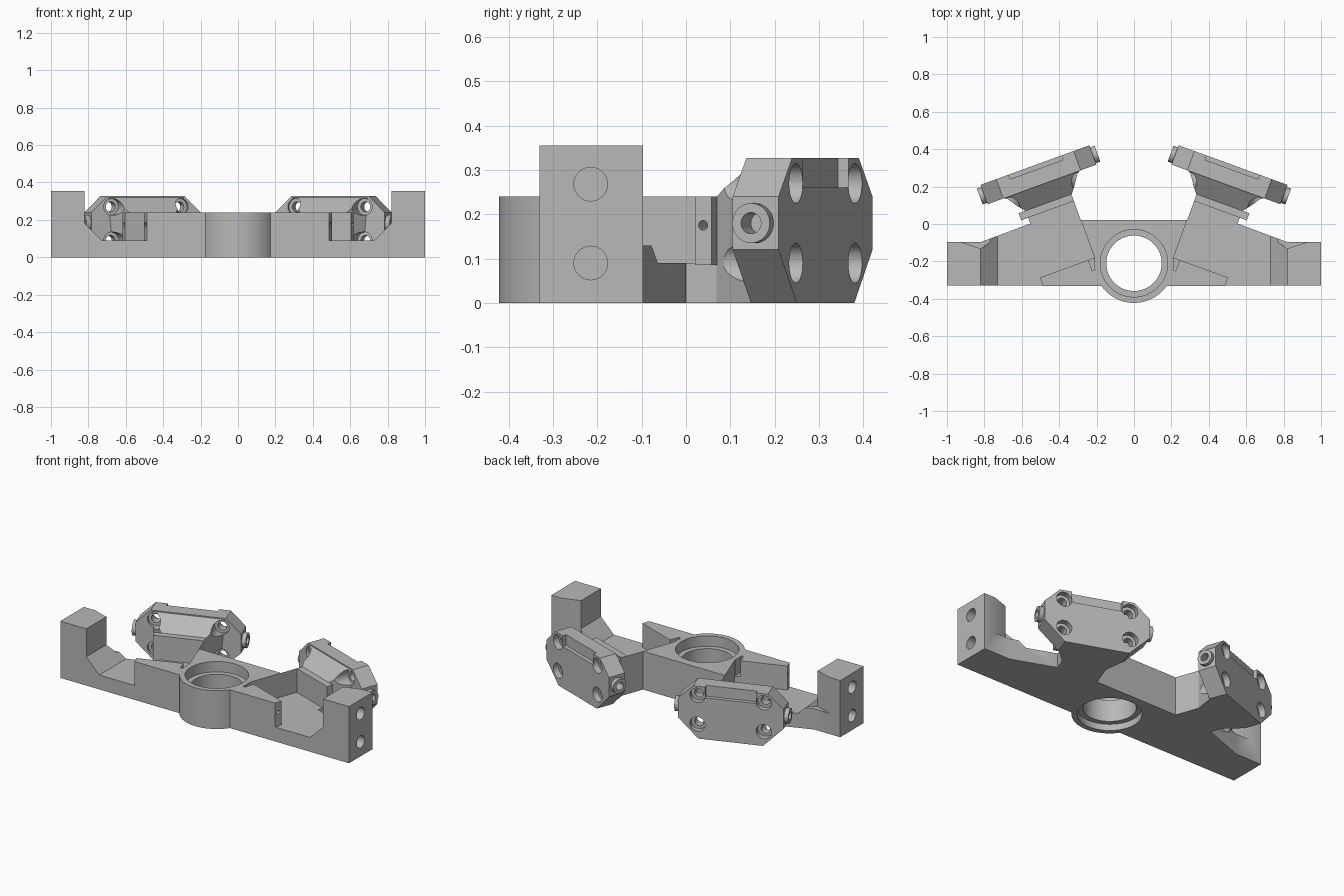
import bpy, bmesh, math
from mathutils import Vector

if "Cube" in bpy.data.objects:
    bpy.data.objects.remove(bpy.data.objects["Cube"])

C, S = math.cos(math.radians(20)), math.sin(math.radians(20))
metal = bpy.data.materials.new("grey_metal")
metal.diffuse_color = (0.48, 0.48, 0.48, 1)
metal.use_nodes = True
metal.node_tree.nodes["Principled BSDF"].inputs["Base Color"].default_value = metal.diffuse_color


def P(u, v, z, s=1):
    """Point in the frame of an angled arm; s picks right or left."""
    return Vector((s * (C * u + S * v), -S * u + C * v, z))


def loft(name, a, b):
    """Solid between two matching loops."""
    bm = bmesh.new()
    va = [bm.verts.new(p) for p in a]
    vb = [bm.verts.new(p) for p in b]
    n = len(va)
    bm.faces.new(va)
    bm.faces.new(vb)
    for i in range(n):
        j = (i + 1) % n
        bm.faces.new((va[i], va[j], vb[j], vb[i]))
    bmesh.ops.recalc_face_normals(bm, faces=bm.faces)
    me = bpy.data.meshes.new(name)
    bm.to_mesh(me)
    bm.free()
    ob = bpy.data.objects.new(name, me)
    bpy.context.collection.objects.link(ob)
    return ob


def prism(name, pts, z0, z1, s=1):
    return loft(name, [(s * x, y, z0) for x, y in pts],
                [(s * x, y, z1) for x, y in pts])


def block(name, u0, u1, v0, v1, z0, z1, s):
    q = ((u0, v0), (u1, v0), (u1, v1), (u0, v1))
    return loft(name, [P(u, v, z0, s) for u, v in q], [P(u, v, z1, s) for u, v in q])


def rod(name, a, b, r, n=32):
    a, b = Vector(a), Vector(b)
    rot = (b - a).to_track_quat('Z', 'Y')
    ring = [rot @ Vector((r * math.cos(2 * math.pi * i / n),
                          r * math.sin(2 * math.pi * i / n), 0)) for i in range(n)]
    return loft(name, [a + p for p in ring], [b + p for p in ring])


def combine(ob, tool, op='DIFFERENCE'):
    """Apply a boolean and discard the tool."""
    m = ob.modifiers.new("bool", 'BOOLEAN')
    m.operation, m.solver, m.object = op, 'EXACT', tool
    bpy.context.view_layer.update()
    dg = bpy.context.evaluated_depsgraph_get()
    me = bpy.data.meshes.new_from_object(ob.evaluated_get(dg))
    ob.modifiers.clear()
    ob.data = me
    bpy.data.objects.remove(tool)


def finish(ob):
    ob.data.materials.clear()
    ob.data.materials.append(metal)
    bpy.ops.object.select_all(action='DESELECT')
    ob.select_set(True)
    bpy.context.view_layer.objects.active = ob
    bpy.ops.object.shade_smooth_by_angle(angle=math.radians(30))


# Raised centre with its two angled arms
arm = [P(*p, 0) for p in ((.57, -.144), (.57, -.097), (.52, -.097),
                          (.52, .27), (.26, .27), (.26, .116))]
right = [(p.x, p.y) for p in arm]
body = prism("body", right + [(-x, y) for x, y in reversed(right)], 0, .24)

for s in (1, -1):
    # Low wing rising to an end block
    prof = ((.2, 0), (1, 0), (1, .355), (.82, .355), (.82, .18), (.73, .09), (.2, .09))
    wing = loft("wing", [(s * x, -.33, z) for x, z in prof],
                [(s * x, .1, z) for x, z in prof])
    combine(wing, prism("trim", ((1.1, -.097), (.82, -.097), (.56, 0), (.2, 0),
                                 (.2, .2), (1.1, .2)), -.1, .5, s))
    combine(wing, prism("corner", ((.945, -.09), (.82, -.132), (.70, -.05),
                                   (.70, .05), (.945, .05)), .13, .5, s))
    for z in (.09, .268):
        combine(wing, rod("bolt_hole", (s * 1.05, -.215, z), (s * .86, -.215, z), .038))
    combine(body, wing, 'UNION')
    # Mounting tab, open pocket, slot and screw holes
    combine(body, block("tab", .48, .56, .225, .265, .085, .24, s), 'UNION')
    combine(body, block("pocket", .26, .62, -.097, .225, .09, .4, s))
    combine(body, block("slot", .262, .295, -.16, -.09, .14, .4, s))
    for v, u in ((-.12, .57), (.245, .56)):
        combine(body, rod("screw_hole", P(u + .02, v, .175, s),
                          P(u - .07, v, .175, s), .011, 16))

# Central bearing ring with stepped bore
cy = -.21
combine(body, rod("ring", (0, cy, 0), (0, cy, .24), .212, 96), 'UNION')
for r, z0, z1 in ((.148, -.1, .4), (.18, .175, .4), (.18, -.1, .04)):
    combine(body, rod("bore", (0, cy, z0), (0, cy, z1), r, 96))
finish(body)

MID = .39
for s, side in ((1, "right"), (-1, "left")):
    # Eight-sided clamp plate
    octo = ((-.19, 0), (.19, 0), (.31, .12), (.31, .24),
            (.22, .327), (-.22, .327), (-.31, .24), (-.31, .12))
    plate = loft("clamp_plate_" + side, [P(MID + u, .367, z, s) for u, z in octo],
                 [P(MID + u, .477, z, s) for u, z in octo])
    # Flared neck joining the arm to the plate
    a = [P(MID + u, .262, z, s) for u, z in ((-.13, 0), (.13, 0), (.13, .238), (-.13, .238))]
    b = [P(MID + u, .375, z, s) for u, z in ((-.19, 0), (.19, 0), (.22, .326), (-.22, .326))]
    combine(plate, loft("neck", a, b), 'UNION')
    # Side ports
    for d in (1, -1):
        combine(plate, rod("port", P(MID + d * .28, .42, .18, s),
                           P(MID + d * .335, .42, .18, s), .045), 'UNION')
        combine(plate, rod("port_hole", P(MID + d * .27, .42, .18, s),
                           P(MID + d * .36, .42, .18, s), .024))
    # Counterbored bolt holes
    for d in (1, -1):
        for z in (.09, .27):
            for r, v0, v1 in ((.027, .2, .55), (.045, .44, .55), (.045, .2, .385)):
                combine(plate, rod("bolt", P(MID + d * .195, v0, z, s),
                                   P(MID + d * .195, v1, z, s), r))
    # Notch along the outer top edge
    combine(plate, block("notch", MID - .15, MID + .15, .452, .55, .26, .4, s))
    finish(plate)
